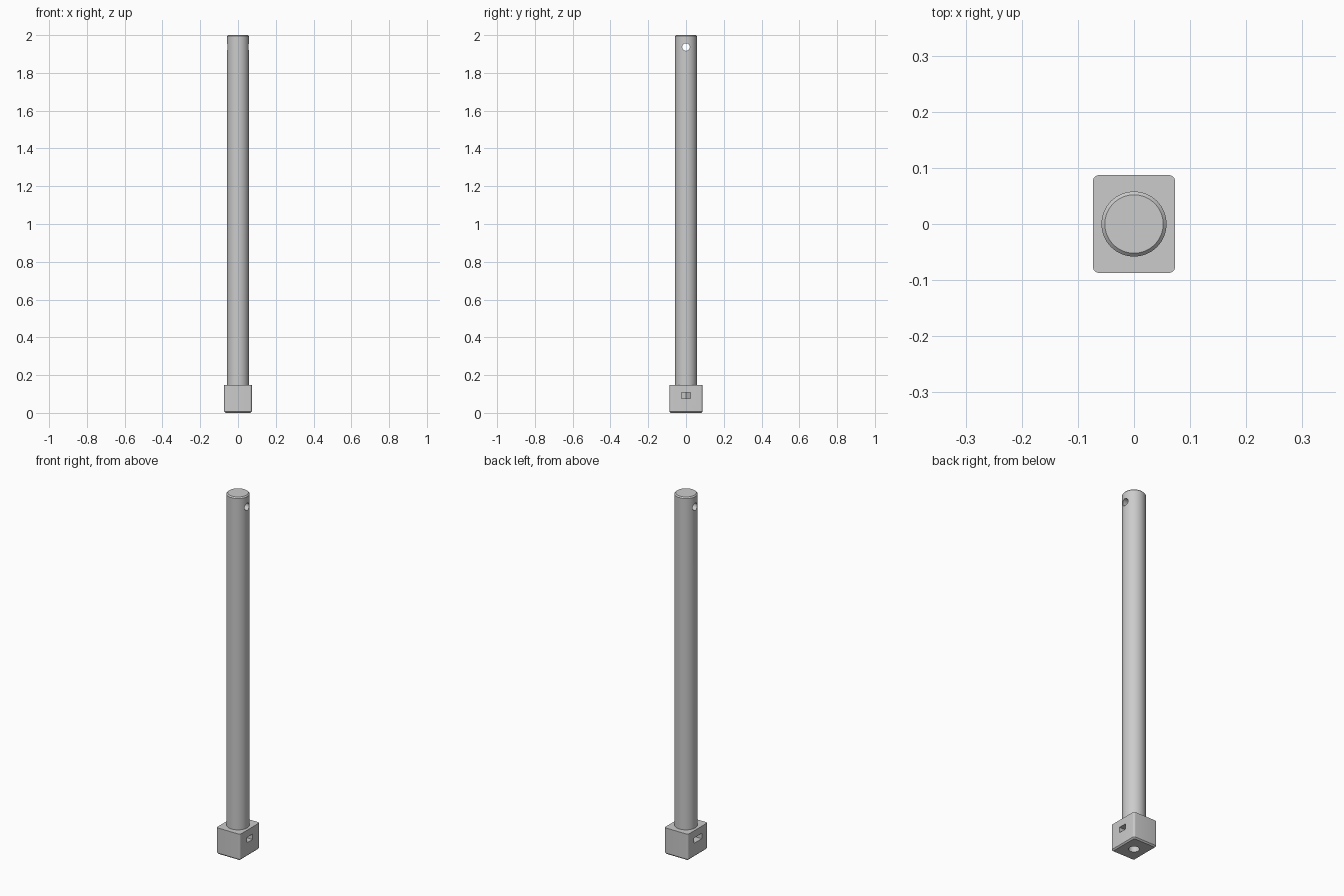
import bpy, bmesh, math
from mathutils import Matrix

if "Cube" in bpy.data.objects:
    bpy.data.objects.remove(bpy.data.objects["Cube"])

grey = bpy.data.materials.new("plain_grey")
grey.diffuse_color = (0.6, 0.6, 0.6, 1)
grey.use_nodes = True
grey.node_tree.nodes["Principled BSDF"].inputs["Base Color"].default_value = grey.diffuse_color


def finish(bm, name):
    bmesh.ops.recalc_face_normals(bm, faces=bm.faces)
    me = bpy.data.meshes.new(name)
    bm.to_mesh(me)
    bm.free()
    ob = bpy.data.objects.new(name, me)
    bpy.context.collection.objects.link(ob)
    me.materials.append(grey)
    return ob


def cylinder(name, r, z0, z1, sides=64, chamfer=0, turn=None):
    bm = bmesh.new()
    bmesh.ops.create_cone(bm, cap_ends=True, segments=sides, radius1=r, radius2=r, depth=z1 - z0,
                          matrix=Matrix.Translation((0, 0, (z0 + z1) / 2)))
    if chamfer:
        rim = [e for e in bm.edges if all(v.co.z > z1 - 1e-4 for v in e.verts)]
        bmesh.ops.bevel(bm, geom=rim, offset=chamfer, segments=1, affect='EDGES')
    if turn:
        bm.transform(turn)
    return finish(bm, name)


def box(name, lo, hi, rounded=False):
    bm = bmesh.new()
    size = [b - a for a, b in zip(lo, hi)]
    mid = [(a + b) / 2 for a, b in zip(lo, hi)]
    bmesh.ops.create_cube(bm, size=1, matrix=Matrix.Translation(mid) @ Matrix.Diagonal((*size, 1)))
    if rounded:
        # round the upright corners, then chamfer the bottom rim
        up = [e for e in bm.edges if abs(e.verts[0].co.z - e.verts[1].co.z) > 0.05]
        bmesh.ops.bevel(bm, geom=up, offset=0.01, segments=6, profile=0.5, affect='EDGES')
        rim = [e for e in bm.edges if all(v.co.z < lo[2] + 1e-4 for v in e.verts)]
        bmesh.ops.bevel(bm, geom=rim, offset=0.007, segments=1, affect='EDGES')
    return finish(bm, name)


def cut(target, cutters):
    bpy.context.view_layer.objects.active = target
    for c in cutters:
        mod = target.modifiers.new("cut", 'BOOLEAN')
        mod.operation, mod.solver, mod.object = 'DIFFERENCE', 'EXACT', c
        bpy.ops.object.modifier_apply(modifier=mod.name)
        bpy.data.objects.remove(c)


def smooth(ob):
    bpy.ops.object.select_all(action='DESELECT')
    ob.select_set(True)
    bpy.context.view_layer.objects.active = ob
    bpy.ops.object.shade_smooth_by_angle(angle=math.radians(30))


# Long rod with a cross hole near the top
rod = cylinder("rod", 0.058, 0.13, 2.0, chamfer=0.006)
sideways = Matrix.Translation((0, 0, 1.937)) @ Matrix.Rotation(math.pi / 2, 4, 'Y')
cut(rod, [cylinder("pin_hole", 0.02, -0.2, 0.2, 32, turn=sideways)])

# Foot block with a wide slot on the left, a narrow one on the right and a bore below
block = box("foot_block", (-0.073, -0.087, 0), (0.073, 0.087, 0.147), True)
cut(block, [box("wide_slot", (-0.1, -0.035, 0.077), (0.03, 0.035, 0.107)),
            box("narrow_slot", (0.02, -0.024, 0.077), (0.1, 0.024, 0.107)),
            cylinder("bore", 0.027, -0.1, 0.09, 48)])

# Captive hexagonal nut inside the slot
nut = cylinder("nut", 0.028, 0.077, 0.107, 6, turn=Matrix.Rotation(math.pi / 6, 4, 'Z')
               @ Matrix.Rotation(math.pi / 3, 4, 'Z'))

for ob in (rod, block):
    smooth(ob)
